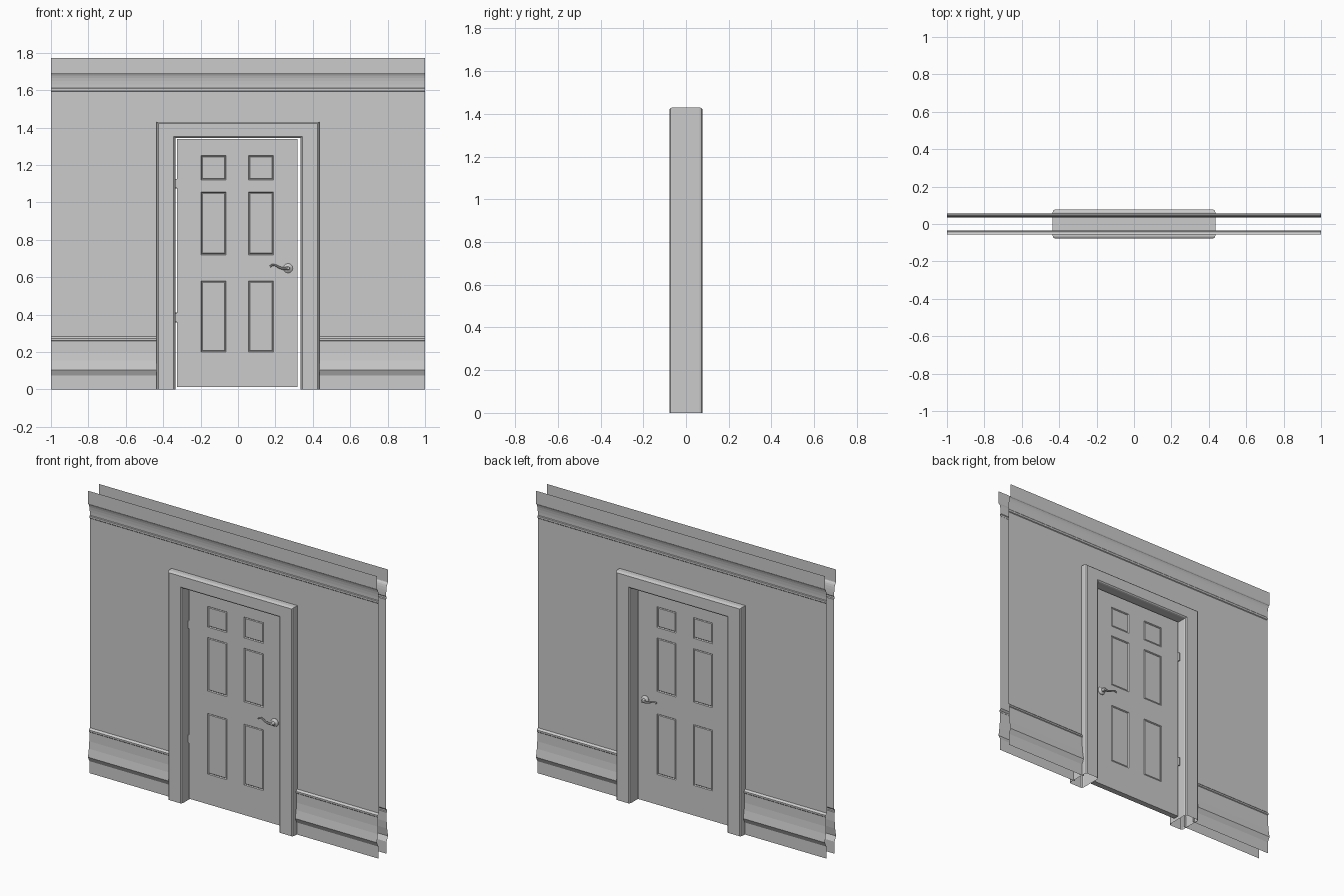
import bpy, bmesh, math
from mathutils import Matrix

if "Cube" in bpy.data.objects:
    bpy.data.objects.remove(bpy.data.objects["Cube"])


def finish(name, bm, mirror_y=False, smooth=None):
    mesh = bpy.data.meshes.new(name)
    bm.normal_update()
    bm.to_mesh(mesh)
    bm.free()
    ob = bpy.data.objects.new(name, mesh)
    bpy.context.collection.objects.link(ob)
    if mirror_y:
        m = ob.modifiers.new("mirror", 'MIRROR')
        m.use_axis = (False, True, False)
        m.merge_threshold = 0.0005
    if smooth:
        bpy.ops.object.select_all(action='DESELECT')
        ob.select_set(True)
        bpy.context.view_layer.objects.active = ob
        bpy.ops.object.shade_smooth_by_angle(angle=math.radians(smooth))
    return ob


# Wall sheets: baseboard, field and crown profile as (y, z), with a door opening
OPEN_X, OPEN_Z = 0.42, 1.40
profile = [(-.040, 0), (-.040, .075), (-.055, .105), (-.046, .155), (-.042, .20),
           (-.042, .258), (-.046, .262), (-.046, .272), (-.035, .282),
           (-.035, OPEN_Z), (-.035, 1.592), (-.039, 1.596), (-.039, 1.608),
           (-.036, 1.612)]
for i in range(1, 7):  # cove of the crown
    a = math.radians(15 * i)
    profile.append((-.036 - .017 * (1 - math.cos(a)), 1.612 + .076 * math.sin(a)))
profile += [(-.055, 1.692), (-.055, 1.772)]
bm = bmesh.new()
cols = [[bm.verts.new((x, y, z)) for y, z in profile] for x in (-1, -OPEN_X, OPEN_X, 1)]
for c in range(3):
    for k in range(len(profile) - 1):
        if c == 1 and profile[k + 1][1] <= OPEN_Z:
            continue
        bm.faces.new((cols[c][k], cols[c + 1][k], cols[c + 1][k + 1], cols[c][k + 1]))
finish("wall_sheets", bm, mirror_y=True)

# Door frame: chamfered section swept up, across and down with mitred corners
IN_X, IN_Z = 0.335, 1.345
section = [(0, -.063), (.003, -.072), (.010, -.077), (.090, -.077), (.097, -.072), (.100, -.063)]
section += [(d, -y) for d, y in reversed(section)]
bm = bmesh.new()
rings = []
for side, top in ((-1, 0), (-1, 1), (1, 1), (1, 0)):
    rings.append([bm.verts.new((side * (IN_X + d), y, top * (IN_Z + d * .85))) for d, y in section])
for a, b in zip(rings, rings[1:]):
    for i in range(len(section)):
        j = (i + 1) % len(section)
        bm.faces.new((a[i], a[j], b[j], b[i]))
bmesh.ops.recalc_face_normals(bm, faces=bm.faces[:])
finish("door_frame", bm)

# Door leaf: front grid with six moulded panels, mirrored to the back
T = 0.018
xs = [-.325, -.197, -.063, .055, .189, .318]
zs = [.012, .20, .58, .72, 1.055, 1.12, 1.25, 1.338]
bm = bmesh.new()
grid = [[bm.verts.new((x, -T, z)) for z in zs] for x in xs]
panels = []
for i in range(len(xs) - 1):
    for k in range(len(zs) - 1):
        f = bm.faces.new((grid[i][k], grid[i + 1][k], grid[i + 1][k + 1], grid[i][k + 1]))
        if i in (1, 3) and k in (1, 3, 5):
            panels.append(f)
rim = [e for e in bm.edges if e.is_boundary]
ext = bmesh.ops.extrude_edge_only(bm, edges=rim)["geom"]
for v in ext:
    if isinstance(v, bmesh.types.BMVert):
        v.co.y = 0
bmesh.ops.recalc_face_normals(bm, faces=bm.faces[:])
bm.normal_update()
if panels[0].normal.y > 0:
    bmesh.ops.reverse_faces(bm, faces=bm.faces[:])
    bm.normal_update()
bmesh.ops.inset_individual(bm, faces=panels, thickness=.006, depth=-.006)
bm.normal_update()
bmesh.ops.inset_individual(bm, faces=panels, thickness=.006, depth=.004)
finish("door_leaf", bm, mirror_y=True)


# Door handles: turned rosette and spindle, mirrored to the back
HX, HZ = 0.268, 0.648
turned = [(.025, .017), (.025, .021), (.021, .025), (.014, .027), (.010, .031),
          (.010, .048), (.008, .053), (0, .054)]
bm = bmesh.new()
N = 24
rings = [[bm.verts.new((HX + r * math.cos(2 * math.pi * s / N), -d,
                        HZ + r * math.sin(2 * math.pi * s / N))) for s in range(N)]
         for r, d in turned[:-1]]
for a, b in zip(rings, rings[1:]):
    for s in range(N):
        t = (s + 1) % N
        bm.faces.new((a[s], a[t], b[t], b[s]))
bm.faces.new(rings[-1])
bmesh.ops.recalc_face_normals(bm, faces=bm.faces[:])
finish("handle_rosettes", bm, mirror_y=True, smooth=35)

# Wavy levers
path = [(HX, .650, .008), (.246, .646, .007), (.222, .652, .006), (.200, .663, .005),
        (.183, .665, .005), (.172, .657, .005)]
for side, label in ((-1, "front"), (1, "back")):
    cu = bpy.data.curves.new(label + "_lever", 'CURVE')
    cu.dimensions = '3D'
    cu.bevel_depth = 1.0
    cu.bevel_resolution = 2
    cu.use_fill_caps = True
    cu.resolution_u = 5
    sp = cu.splines.new('BEZIER')
    sp.bezier_points.add(len(path) - 1)
    for p, (x, z, r) in zip(sp.bezier_points, path):
        p.co = (x, side * .046, z)
        p.radius = r
        p.handle_left_type = p.handle_right_type = 'AUTO'
    ob = bpy.data.objects.new(label + "_lever", cu)
    bpy.context.collection.objects.link(ob)
    bpy.ops.object.select_all(action='DESELECT')
    ob.select_set(True)
    bpy.context.view_layer.objects.active = ob
    bpy.ops.object.convert(target='MESH')
    bpy.ops.object.shade_smooth_by_angle(angle=math.radians(40))

# Hinges: leaf in the gap with a knuckle at the back
for z, label in ((1.10, "upper"), (.385, "lower")):
    bm = bmesh.new()
    bmesh.ops.create_cube(bm, size=1, matrix=Matrix.Translation((-.330, 0, z)) @
                          Matrix.Diagonal((.008, .036, .048, 1)))
    bmesh.ops.create_cone(bm, cap_ends=True, segments=12, radius1=.006, radius2=.006,
                          depth=.052, matrix=Matrix.Translation((-.329, .021, z)))
    finish(label + "_hinge", bm, smooth=35)
